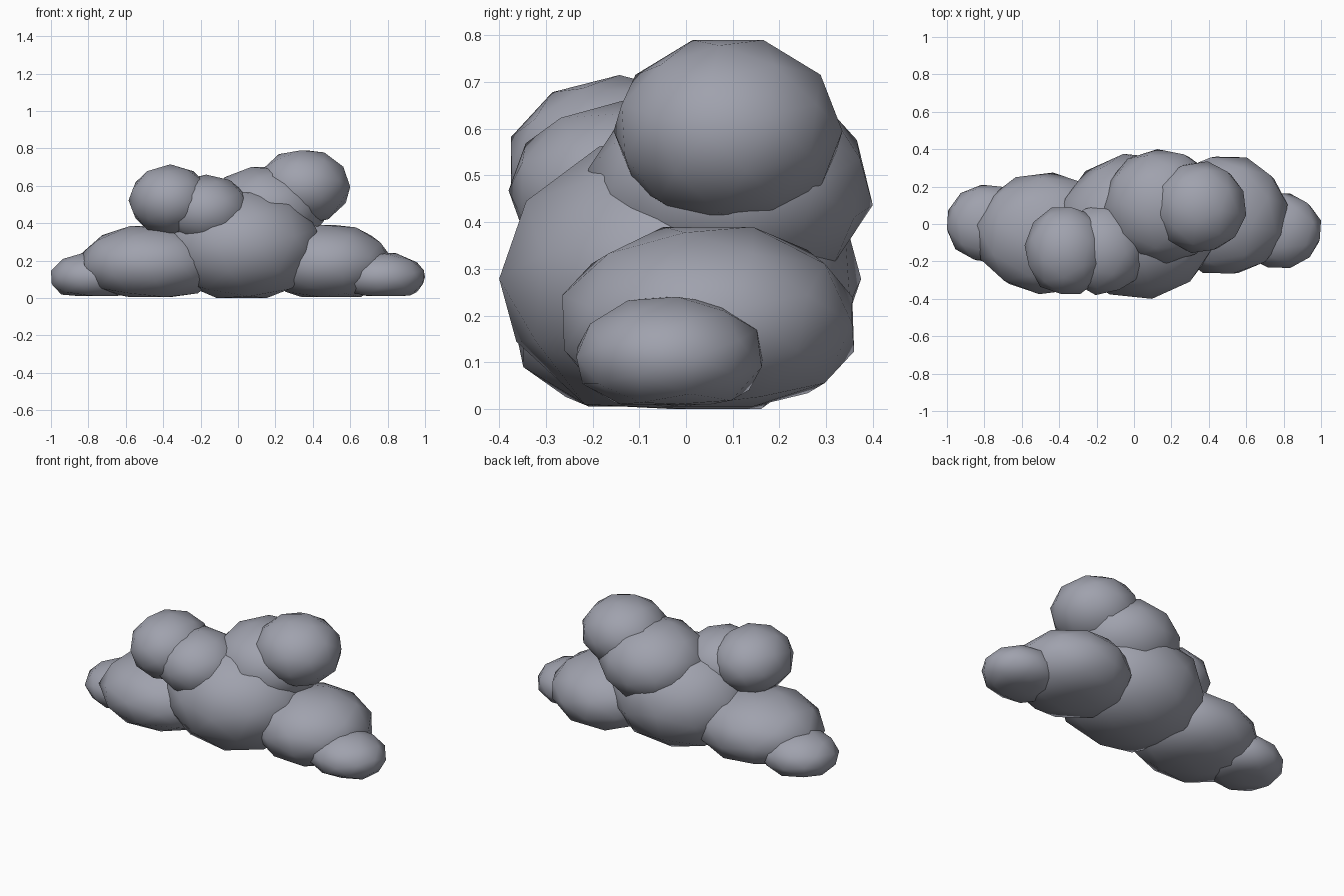
import bpy
import bmesh
from math import radians
from mathutils import Matrix, Vector

cube = bpy.data.objects.get("Cube")
if cube:
    bpy.data.objects.remove(cube, do_unlink=True)

# Single soft grey colour for the whole cloud
grey = bpy.data.materials.new("cloud_grey")
grey.use_nodes = True
colour = (0.35, 0.36, 0.42, 1)
grey.diffuse_color = colour
bsdf = next(n for n in grey.node_tree.nodes if n.type == "BSDF_PRINCIPLED")
bsdf.inputs["Base Color"].default_value = colour
bsdf.inputs["Roughness"].default_value = 0.9


def puff(name, low, high, yaw=0, spin=18, base=-1):
    """Low-poly ball stretched to fill the box low..high, flattened below the base level."""
    bm = bmesh.new()
    turn = (Matrix.Rotation(radians(yaw), 4, "Z")
            @ Matrix.Rotation(radians(90), 4, "X")
            @ Matrix.Rotation(radians(spin), 4, "Z"))
    bmesh.ops.create_icosphere(bm, subdivisions=2, radius=1, matrix=turn)
    for v in bm.verts:
        v.co.z = max(v.co.z, base)
    # Fit the ball to its box
    for axis in range(3):
        values = [v.co[axis] for v in bm.verts]
        start, size = min(values), max(values) - min(values)
        for v in bm.verts:
            v.co[axis] = low[axis] + (v.co[axis] - start) / size * (high[axis] - low[axis])
    # Keep the origin in the middle of the puff
    middle = (Vector(low) + Vector(high)) / 2
    bmesh.ops.translate(bm, verts=bm.verts, vec=-middle)
    for face in bm.faces:
        face.smooth = True
    mesh = bpy.data.meshes.new(name)
    bm.to_mesh(mesh)
    bm.free()
    mesh.materials.append(grey)
    obj = bpy.data.objects.new(name, mesh)
    obj.location = middle
    bpy.context.collection.objects.link(obj)


# Bottom row, resting on the ground
puff("centre_puff", (-0.41, -0.40, 0), (0.45, 0.375, 0.58), 10, base=-0.88)
puff("right_base_puff", (-0.84, -0.375, 0.005), (-0.10, 0.275, 0.385), 25, base=-0.82)
puff("left_base_puff", (0.15, -0.265, 0.005), (0.82, 0.36, 0.39), 70, base=-0.82)
puff("right_end_puff", (-1, -0.205, 0.01), (-0.55, 0.21, 0.24), 40, base=-0.75)
puff("left_end_puff", (0.55, -0.235, 0.01), (1, 0.165, 0.24), 15, base=-0.75)

# Upper puffs, in two overlapping pairs
puff("right_inner_puff", (-0.41, -0.38, 0.275), (0.07, 0.11, 0.66), 50, spin=0)
puff("right_top_puff", (-0.585, -0.375, 0.33), (-0.14, 0.09, 0.715), 20, spin=0)
puff("left_inner_puff", (-0.16, -0.21, 0.25), (0.46, 0.40, 0.70), 35)
puff("left_top_puff", (0.10, -0.155, 0.40), (0.60, 0.335, 0.79), 80)
